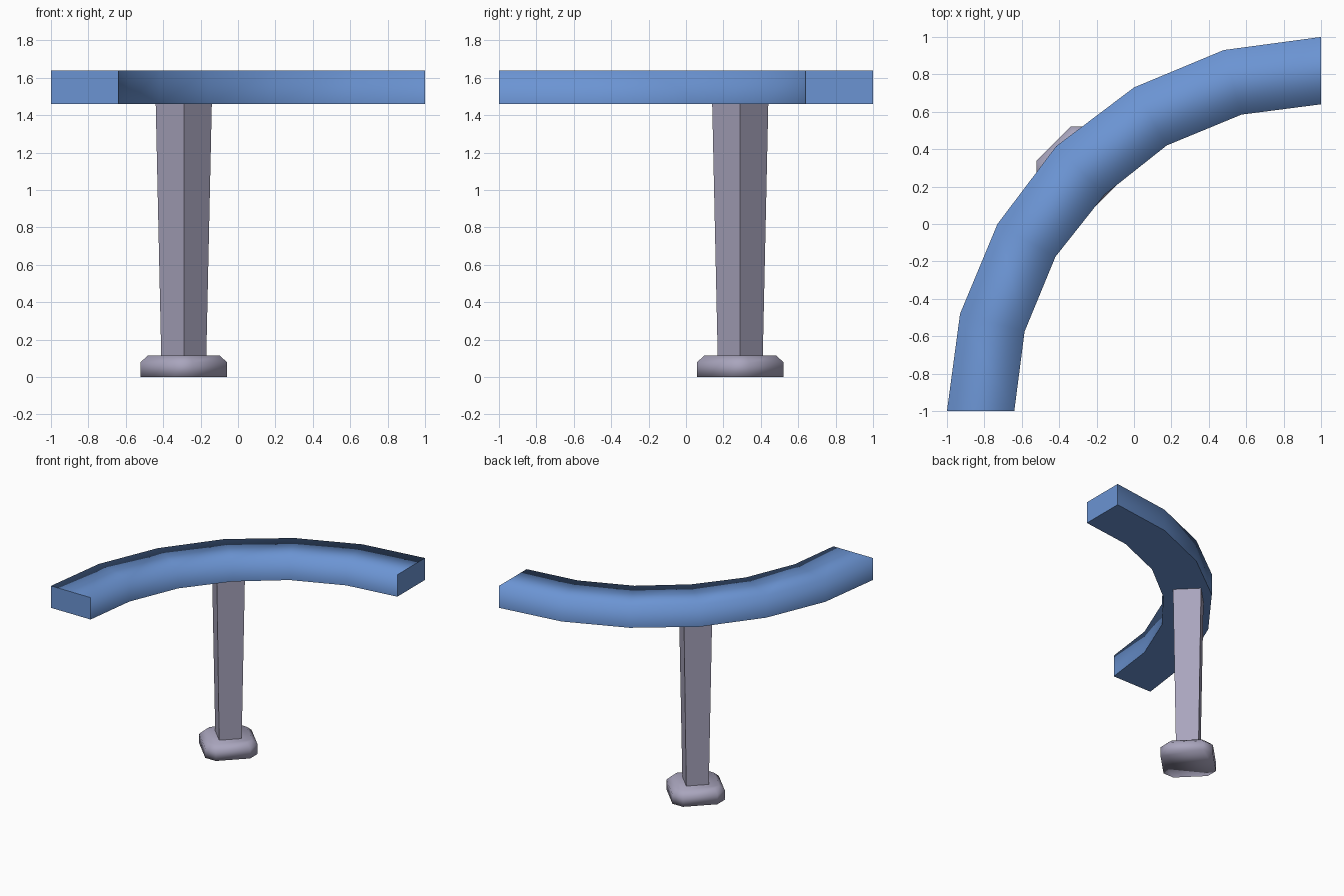
import bpy, bmesh
from mathutils import Vector

if "Cube" in bpy.data.objects:
    bpy.data.objects.remove(bpy.data.objects["Cube"])


def material(name, rgb):
    m = bpy.data.materials.new(name)
    m.diffuse_color = (*rgb, 1)
    m.use_nodes = True
    m.node_tree.nodes["Principled BSDF"].inputs["Base Color"].default_value = m.diffuse_color
    return m


BLUE = material("slide blue", (0.147, 0.296, 0.651))
GREY = material("warm grey", (0.397, 0.376, 0.509))


def loft(name, rings, mat, smooth, sharp=lambda e: False):
    """Skin a closed solid through matching rings of points."""
    bm = bmesh.new()
    loops = [[bm.verts.new(p) for p in r] for r in rings]
    n = len(loops[0])
    for a, b in zip(loops, loops[1:]):
        for i in range(n):
            j = (i + 1) % n
            bm.faces.new((a[i], a[j], b[j], b[i]))
    bm.faces.new(loops[0][::-1])
    bm.faces.new(loops[-1])
    bmesh.ops.recalc_face_normals(bm, faces=bm.faces)
    for f in bm.faces:
        f.smooth = smooth
    for e in bm.edges:
        e.smooth = not sharp(e)
    me = bpy.data.meshes.new(name)
    bm.to_mesh(me)
    bm.free()
    me.materials.append(mat)
    ob = bpy.data.objects.new(name, me)
    bpy.context.collection.objects.link(ob)
    return ob


def mirrored(half):
    """Complete a path by reflecting it across the diagonal y = -x."""
    return half + [(-y, -x) for x, y in half[-2::-1]]


# Curved slide section: square-edged bar following a quarter bend
outer = mirrored([(1, 1), (0.48, 0.93), (0, 0.73), (-0.416, 0.416)])
inner = mirrored([(1, 0.64), (0.575, 0.585), (0.175, 0.42), (-0.157, 0.157)])
Z0, Z1 = 1.46, 1.64
rings = [[(*o, Z0), (*o, Z1), (*i, Z1), (*i, Z0)] for o, i in zip(outer, inner)]


def slide_sharp(e):
    # underside edges and both end caps stay crisp, top edges are soft
    under = all(v.co.z < Z0 + 0.01 for v in e.verts)
    cap = all(v.co.x > 0.999 for v in e.verts) or all(v.co.y < -0.999 for v in e.verts)
    return under or cap


loft("curved_slide", rings, BLUE, True, slide_sharp)

# Support under the middle of the bend, turned 45 degrees
C = Vector((-0.29, 0.29, 0))


def diamond(r, z):
    return [C + Vector(p) for p in ((r, 0, z), (0, r, z), (-r, 0, z), (0, -r, z))]


loft("support_post", [diamond(0.12, 0.09), diamond(0.15, Z0)], GREY, False)


# Foot: turned square with clipped corners and a bevelled top
def clipped(a, b, z):
    pts = [(a, -b), (a, b), (b, a), (-b, a), (-a, b), (-a, -b), (-b, -a), (b, -a)]
    return [C + Vector((x, y, z)) for x, y in pts]


loft("support_foot", [clipped(0.232, 0.048, 0), clipped(0.232, 0.048, 0.078),
                      clipped(0.192, 0.032, 0.115)], GREY, True)
